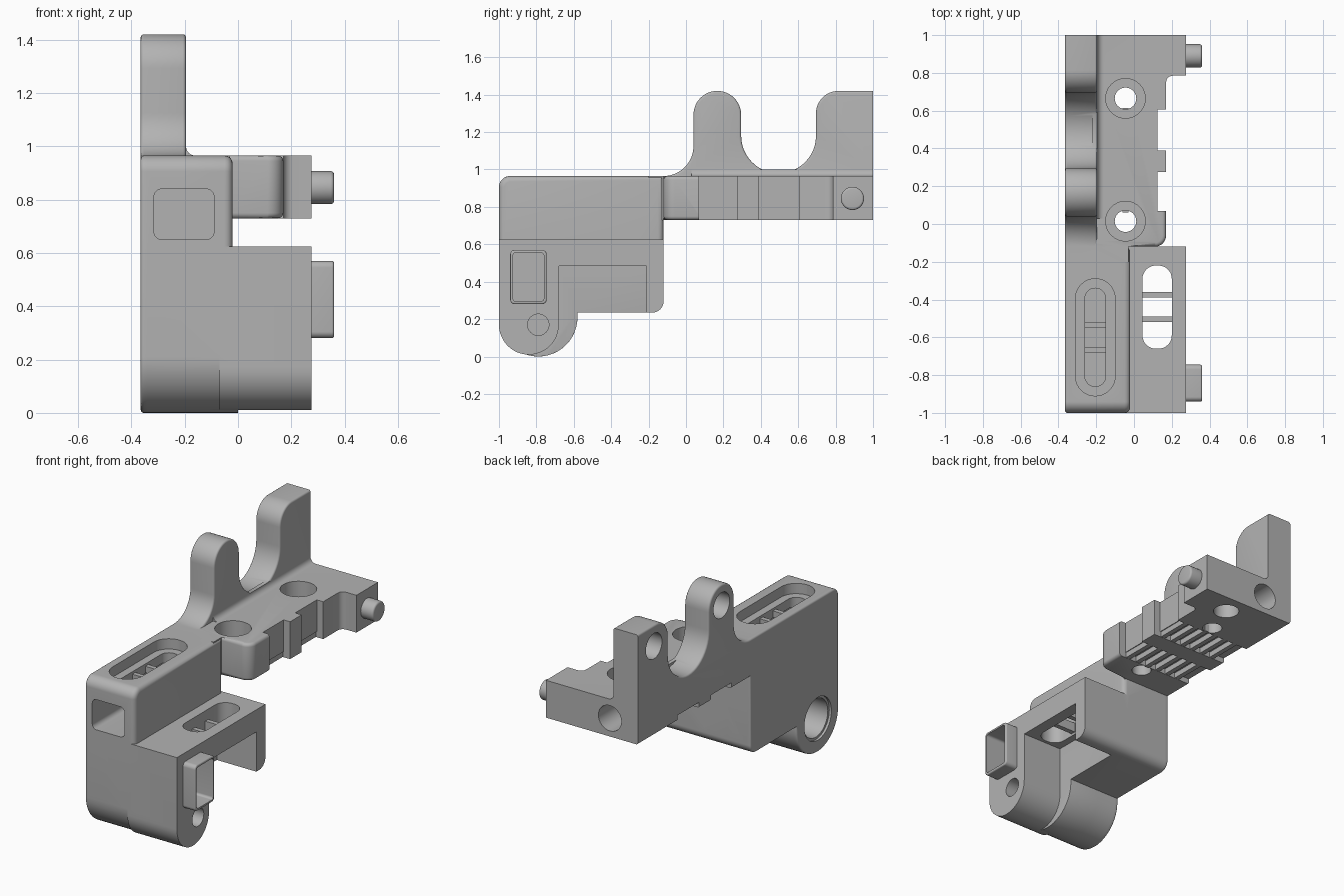
import bpy, bmesh, math
from mathutils import Vector

if "Cube" in bpy.data.objects:
    bpy.data.objects.remove(bpy.data.objects["Cube"])

grey = bpy.data.materials.new("plain grey")
grey.diffuse_color = (0.45, 0.45, 0.45, 1)
grey.use_nodes = True
grey.node_tree.nodes["Principled BSDF"].inputs["Base Color"].default_value = grey.diffuse_color


def arc(cx, cy, r, a0, a1, n=14):
    return [(cx + r * math.cos(math.radians(a0 + (a1 - a0) * i / n)),
             cy + r * math.sin(math.radians(a0 + (a1 - a0) * i / n))) for i in range(n + 1)]


def rounded(a0, a1, b0, b1, r, n=8):
    return (arc(a1 - r, b0 + r, r, -90, 0, n) + arc(a1 - r, b1 - r, r, 0, 90, n)
            + arc(a0 + r, b1 - r, r, 90, 180, n) + arc(a0 + r, b0 + r, r, 180, 270, n))


def circle(a, b, r):
    return arc(a, b, r, 0, 360, 40)[:-1]


def prism(name, axis, pts, lo, hi, bevel=0, rule=None):
    """Extrude a profile along an axis; round the cap edges picked by rule."""
    place = {"x": lambda a, b, t: (t, a, b), "y": lambda a, b, t: (a, t, b),
             "z": lambda a, b, t: (a, b, t)}[axis]
    k = "xyz".index(axis)
    bm = bmesh.new()
    base = bm.faces.new([bm.verts.new(place(a, b, lo)) for a, b in pts])
    ext = bmesh.ops.extrude_face_region(bm, geom=[base])
    for v in [g for g in ext["geom"] if isinstance(g, bmesh.types.BMVert)]:
        v.co[k] = hi
    bmesh.ops.remove_doubles(bm, verts=bm.verts, dist=1e-5)
    bmesh.ops.recalc_face_normals(bm, faces=bm.faces)
    if bevel:
        edges = [e for e in bm.edges if abs(e.verts[0].co[k] - e.verts[1].co[k]) < 1e-6
                 and rule((e.verts[0].co + e.verts[1].co) / 2)]
        bmesh.ops.bevel(bm, geom=edges, offset=bevel, segments=4, profile=0.5,
                        affect="EDGES", clamp_overlap=True)
    me = bpy.data.meshes.new(name)
    bm.to_mesh(me)
    bm.free()
    me.materials.append(grey)
    ob = bpy.data.objects.new(name, me)
    bpy.context.collection.objects.link(ob)
    return ob


def box(name, x0, x1, y0, y1, z0, z1):
    return prism(name, "z", [(x0, y0), (x1, y0), (x1, y1), (x0, y1)], z0, z1)


def combine(ob, other, op):
    m = ob.modifiers.new("bool", "BOOLEAN")
    m.operation, m.object, m.solver = op, other, "EXACT"
    bpy.context.view_layer.update()
    me = bpy.data.meshes.new_from_object(ob.evaluated_get(bpy.context.evaluated_depsgraph_get()))
    ob.modifiers.clear()
    ob.data = me
    bpy.data.objects.remove(other)


def smooth(ob):
    bpy.ops.object.select_all(action="DESELECT")
    ob.select_set(True)
    bpy.context.view_layer.objects.active = ob
    bpy.ops.object.shade_smooth_by_angle(angle=math.radians(30))


# Left side plate: lobe, slab, rail and the two uprights in one profile
lobe = arc(-.79, .21, .21, 180, 360, 24) + [(-.58, .235)] + arc(-.18, .295, .06, 270, 360)
side = (lobe + [(-.12, .73), (1, .73), (1, 1.42)] + arc(.815, 1.30, .12, 90, 180)
        + arc(.495, 1.18, .2, 360, 180, 24) + arc(.1675, 1.2925, .1275, 0, 180, 24)
        + arc(-.12, 1.125, .16, 0, -90) + arc(-.94, .905, .06, 90, 180))
bracket = prism("bracket", "x", side, -.365, -.195, .012, lambda c: c.y < .99)

# Upper block
top = [(-1, .5), (-.12, .5), (-.12, .965)] + arc(-.94, .905, .06, 90, 180)
parts = [prism("upper_block", "x", top, -.34, -.02, .03, lambda c: c.x > -.1 and c.z > .55)]
# Wide lobe and slab
parts.append(prism("lobe_block", "x", lobe + [(-.12, .625), (-1, .625)], -.34, 0, .05,
                   lambda c: c.x > -.1 and c.z < .6 and -.99 < c.y < -.13))
# Right flange with its notch
flange = (arc(-.84, .17, .16, 180, 360, 24) + [(-.68, .485), (-.21, .485), (-.21, .235)]
          + arc(-.18, .295, .06, 270, 360) + [(-.12, .625), (-1, .625)])
parts.append(prism("flange", "x", flange, -.07, .275))
# Stepped rail
rail = ([(-.34, -.2), (-.03, -.2), (-.03, -.12)] + arc(.11, -.06, .06, -90, 0)
        + [(.17, .07), (.125, .07), (.125, .275), (.17, .275), (.17, .39), (.125, .39),
           (.125, .605), (.17, .605)] + arc(.205, .75, .035, 180, 90, 6)
        + [(.275, .785), (.275, 1), (-.34, 1)])
parts.append(prism("rail", "z", rail, .73, .965, .02, lambda c: c.x > 0 and c.y < .06))
# Fillet at the foot of the uprights
foot = [(-.22, .95), (-.16, .95)] + arc(-.16, 1.0, .035, 270, 180, 6) + [(-.22, 1.0)]
parts.append(prism("upright_fillet", "y", foot, .03, 1))
# Pegs
parts.append(prism("round_peg", "x", circle(.89, .845, .062), .2, .36, .012, lambda c: c.x > .3))
parts.append(prism("square_peg", "x", rounded(-.94, -.745, .28, .57, .025), .2, .36,
                   .008, lambda c: c.x > .3))
for p in parts:
    combine(bracket, p, "UNION")

cuts = [
    # Front channel, square peg socket
    prism("c", "y", rounded(-.315, -.09, .65, .84, .03), -1.1, -.3),
    prism("c", "x", rounded(-.925, -.76, .295, .555, .015), .12, .5),
    # Top slot with its inner slot, and flange slot
    prism("c", "z", rounded(-.31, -.10, -.91, -.29, .104), .9, 1.1),
    prism("c", "z", rounded(-.26, -.15, -.86, -.34, .054), .8, 1.0),
    prism("c", "z", rounded(.045, .2, -.66, -.22, .07), .45, .7),
    # Pivot holes in the lobe, blind holes in the uprights
    prism("c", "x", circle(-.79, .21, .135), -.5, -.35),
    prism("c", "x", circle(-.79, .21, .12), -.5, -.1),
    prism("c", "x", circle(-.79, .17, .057), .1, .4),
    prism("c", "x", circle(.1675, 1.29, .08), -.5, -.24),
    prism("c", "x", circle(.84, 1.29, .08), -.5, -.24),
    # Back hole and lower blind hole
    prism("c", "y", circle(-.17, .845, .08), .8, 1.1),
    prism("c", "z", circle(.02, .87, .075), .6, .82),
]
# Stepped screw holes in the rail
for y in (.015, .665):
    cuts.append(prism("c", "z", circle(-.045, y, .105), .84, 1.1))
    cuts.append(prism("c", "z", circle(-.045, y, .057), .6, 1.0))
# Recesses under the rail
for y0, y1 in ((.07, .275), (.39, .605)):
    cuts.append(box("c", -.4, .2, y0, y1, .7, .765))
for c in cuts:
    combine(bracket, c, "DIFFERENCE")
smooth(bracket)

# Ribs in the rail recesses
for y0, y1 in ((.07, .275), (.39, .605)):
    for i in range(6):
        x = -.27 + i * .075
        box("rail_rib", x - .015, x + .015, y0 - .01, y1 + .01, .731, .78)
# Cross bars in the two slots
for y in (-.535, -.665):
    box("top_slot_bar", -.27, -.14, y - .015, y + .015, .845, .885)
for y in (-.375, -.505):
    box("flange_slot_bar", .03, .215, y - .015, y + .015, .5, .56)
